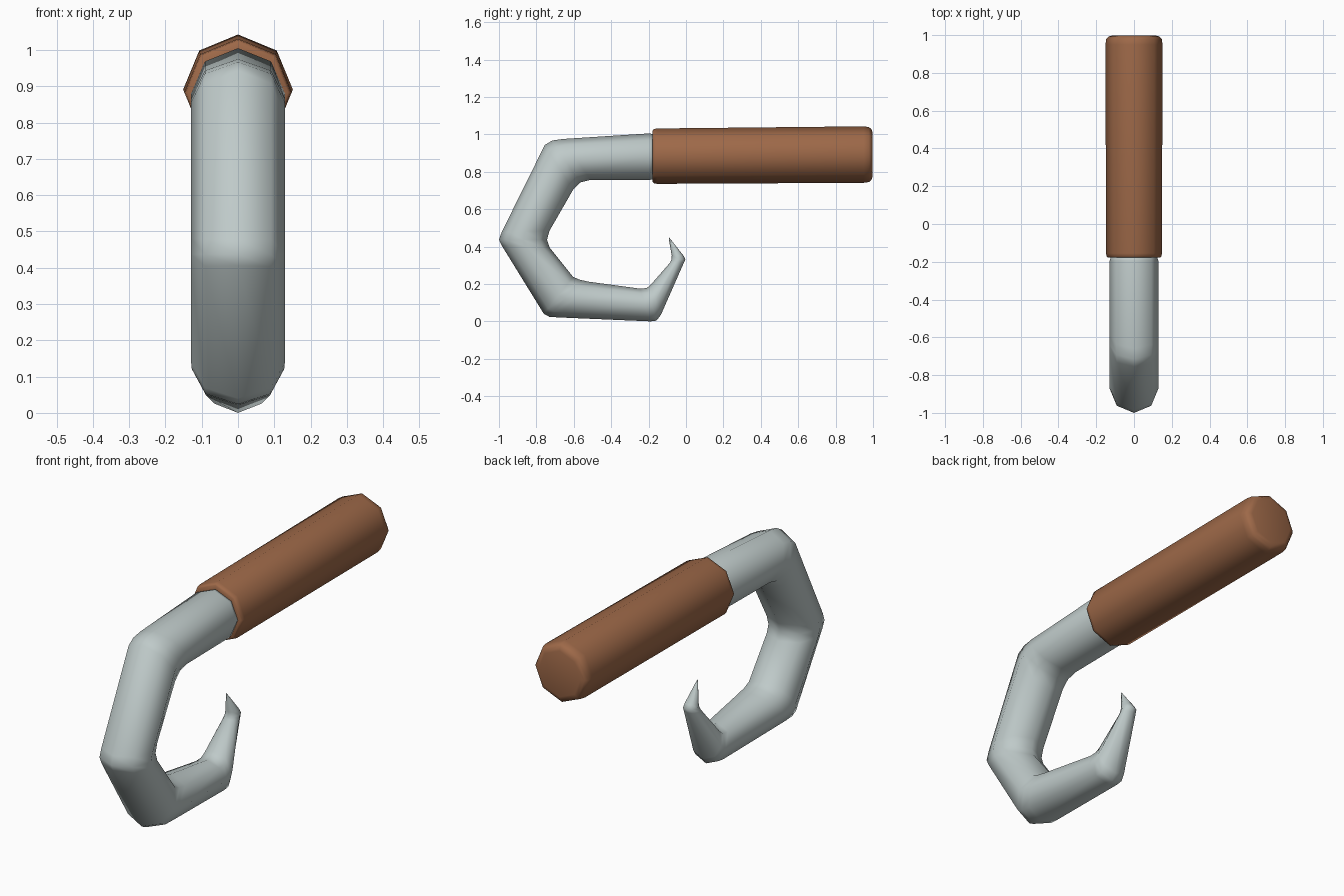
import bpy, bmesh, math
from mathutils import Vector


def material(name, rgb):
    m = bpy.data.materials.new(name)
    m.diffuse_color = (*rgb, 1)
    return m


def tube(name, rings, mat, sides=8):
    """Loft octagonal rings; each ring = outer (y,z), inner (y,z), half width in x."""
    bm = bmesh.new()
    loops = []
    for (oy, oz), (iy, iz), rx in rings:
        c = Vector((0, (oy + iy) / 2, (oz + iz) / 2))
        h = Vector((0, (oy - iy) / 2, (oz - iz) / 2))
        loops.append([bm.verts.new(c + h * math.cos(a) + Vector((rx * math.sin(a), 0, 0)))
                      for a in (2 * math.pi * k / sides for k in range(sides))])
    for a, b in zip(loops, loops[1:]):
        for k in range(sides):
            j = (k + 1) % sides
            bm.faces.new((a[k], a[j], b[j], b[k]))
    bm.faces.new(loops[0])
    bm.faces.new(loops[-1])
    bmesh.ops.recalc_face_normals(bm, faces=bm.faces)
    me = bpy.data.meshes.new(name)
    bm.to_mesh(me)
    bm.free()
    me.materials.append(mat)
    for p in me.polygons:
        p.use_smooth = True
    ob = bpy.data.objects.new(name, me)
    bpy.context.collection.objects.link(ob)
    return ob


wood = material("brown wood", (0.34, 0.14, 0.065))
steel = material("pale steel", (0.52, 0.59, 0.585))

# Handle: straight, slightly rising octagonal grip with rounded ends
grip = []
for y, r in ((-0.178, 0.115), (-0.178, 0.138), (-0.172, 0.145), (-0.155, 0.148),
             (0.95, 0.151), (0.978, 0.147), (0.992, 0.135), (0.998, 0.115)):
    z = 0.883 + 0.009 * (y + 0.178) / 1.176
    grip.append(((y, z + r), (y, z - r), r))
tube("handle", grip, wood)

# Hook: bent octagonal bar tapering to a point
tube("hook", [
    ((-0.171, 0.985), (-0.171, 0.775), 0.108),
    ((-0.173, 1.000), (-0.173, 0.760), 0.122),
    ((-0.195, 1.005), (-0.195, 0.756), 0.129),
    ((-0.660, 0.975), (-0.510, 0.757), 0.129),
    ((-0.715, 0.967), (-0.567, 0.742), 0.129),
    ((-0.755, 0.943), (-0.604, 0.703), 0.129),
    ((-0.985, 0.478), (-0.730, 0.484), 0.129),
    ((-1.000, 0.437), (-0.743, 0.437), 0.129),
    ((-0.985, 0.405), (-0.730, 0.396), 0.129),
    ((-0.760, 0.040), (-0.604, 0.238), 0.129),
    ((-0.730, 0.024), (-0.567, 0.222), 0.128),
    ((-0.680, 0.021), (-0.520, 0.212), 0.125),
    ((-0.190, 0.000), (-0.246, 0.175), 0.092),
    ((-0.158, 0.004), (-0.210, 0.178), 0.090),
    ((-0.134, 0.035), (-0.190, 0.194), 0.083),
    ((-0.012, 0.312), (-0.085, 0.314), 0.040),
    ((-0.003, 0.332), (-0.078, 0.330), 0.037),
    ((-0.014, 0.352), (-0.076, 0.350), 0.032),
    ((-0.084, 0.441), (-0.092, 0.441), 0.004),
    ((-0.089, 0.449), (-0.091, 0.449), 0.001),
], steel)
